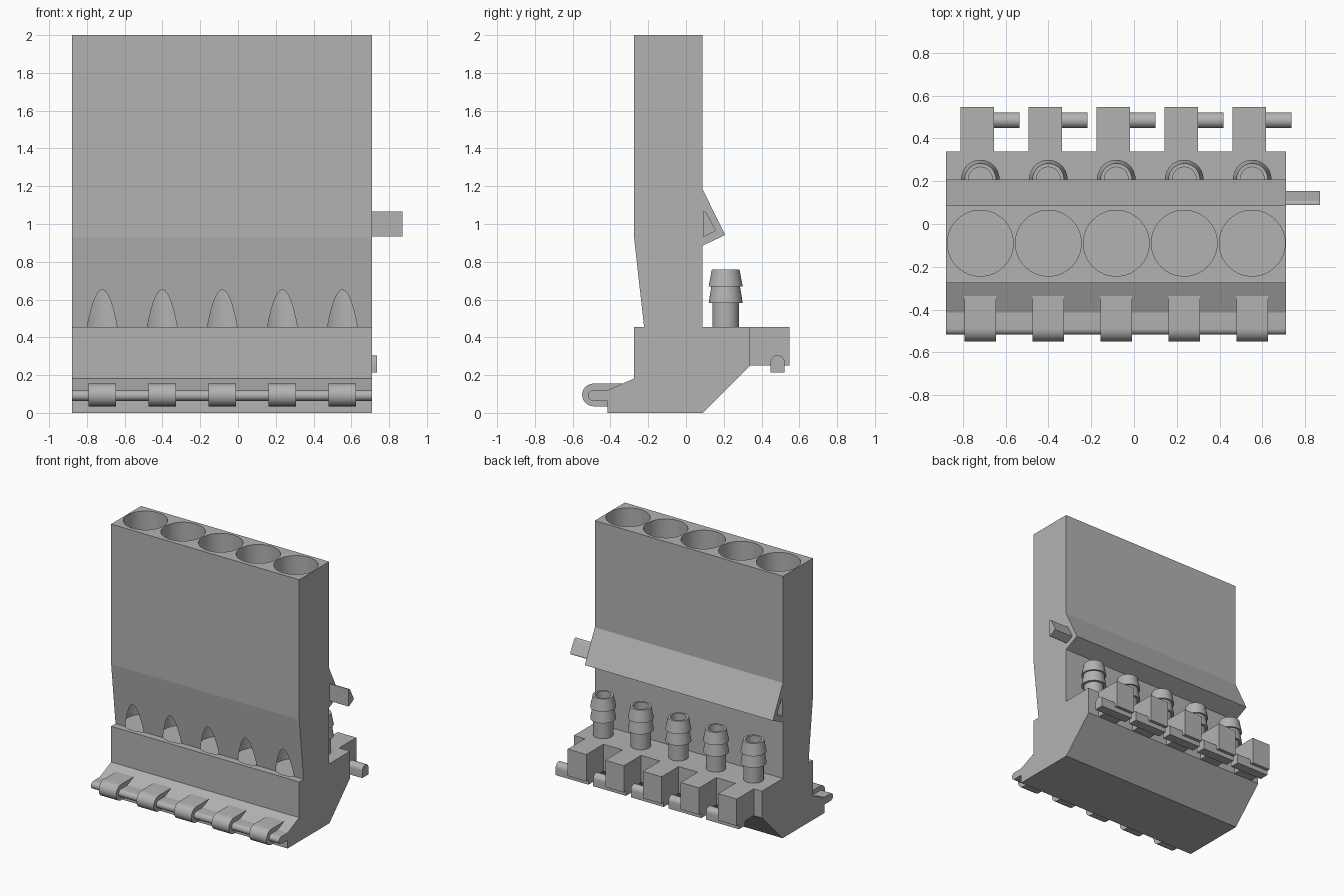
import bpy
import bmesh
from math import pi, sin, cos, radians

cube = bpy.data.objects.get("Cube")
if cube:
    bpy.data.objects.remove(cube, do_unlink=True)

grey = bpy.data.materials.new("matte_grey")
grey.use_nodes = True
COLOUR = (0.45, 0.45, 0.45, 1)
grey.diffuse_color = COLOUR
grey.node_tree.nodes["Principled BSDF"].inputs["Base Color"].default_value = COLOUR

LEFT, RIGHT = 0.71, -0.88      # ends of the housing
PITCH = 0.318
CELLS = [-0.719 + PITCH * i for i in range(5)]


def finish(bm, name):
    bmesh.ops.recalc_face_normals(bm, faces=bm.faces)
    mesh = bpy.data.meshes.new(name)
    bm.to_mesh(mesh)
    bm.free()
    mesh.materials.append(grey)
    obj = bpy.data.objects.new(name, mesh)
    bpy.context.collection.objects.link(obj)
    return obj


def smooth(obj, angle):
    bpy.ops.object.select_all(action='DESELECT')
    obj.select_set(True)
    bpy.context.view_layer.objects.active = obj
    bpy.ops.object.shade_smooth_by_angle(angle=radians(angle))


def prism(name, profile, x0, x1):
    """Extrude a (y, z) outline along x."""
    bm = bmesh.new()
    face = bm.faces.new([bm.verts.new((x0, y, z)) for y, z in profile])
    out = bmesh.ops.extrude_face_region(bm, geom=[face])
    verts = [v for v in out["geom"] if isinstance(v, bmesh.types.BMVert)]
    bmesh.ops.translate(bm, verts=verts, vec=(x1 - x0, 0, 0))
    return finish(bm, name)


def lathe(name, profile, x, y, steps):
    """Spin a closed (radius, z) outline about a vertical axis."""
    bm = bmesh.new()
    rings = []
    for i in range(steps):
        a = 2 * pi * i / steps
        rings.append([bm.verts.new((x + r * cos(a), y + r * sin(a), z)) for r, z in profile])
    n = len(profile)
    for i in range(steps):
        a, b = rings[i], rings[(i + 1) % steps]
        for j in range(n):
            k = (j + 1) % n
            bm.faces.new((a[j], b[j], b[k], a[k]))
    return finish(bm, name)


def arc(cy, cz, r, start, end, steps=14):
    angles = [radians(start + (end - start) * i / steps) for i in range(steps + 1)]
    return [(cy + r * cos(a), cz + r * sin(a)) for a in angles]


def cut(target, cutter):
    cutter.hide_render = True
    mod = target.modifiers.new("cut", 'BOOLEAN')
    mod.operation = 'DIFFERENCE'
    mod.solver = 'EXACT'
    mod.object = cutter
    bpy.context.view_layer.objects.active = target
    bpy.ops.object.modifier_apply(modifier=mod.name)
    bpy.data.objects.remove(cutter, do_unlink=True)


# Housing with its tall upper wall, rear ridge and sloped foot
housing = prism("housing", [
    (-0.415, 0), (0.09, 0), (0.34, 0.25), (0.34, 0.455), (0.087, 0.455),
    (0.087, 0.885), (0.208, 0.942), (0.087, 1.185), (0.087, 2), (-0.275, 2),
    (-0.275, 0.93), (-0.222, 0.455), (-0.275, 0.455), (-0.275, 0.182),
    (-0.415, 0.12)], RIGHT, LEFT)

# Round wells, breaking through the slanted front as arches
for x in CELLS:
    bm = bmesh.new()
    bmesh.ops.create_cone(bm, cap_ends=True, segments=64, radius1=0.154,
                          radius2=0.154, depth=1.65)
    bmesh.ops.translate(bm, verts=bm.verts, vec=(x, -0.09, 0.45 + 1.65 / 2))
    cut(housing, finish(bm, "well_cutter"))

# Triangular socket in one end, matching peg on the other
wedge = [(0.09, 0.935), (0.1, 0.935), (0.155, 0.963), (0.155, 0.972),
         (0.108, 1.06), (0.098, 1.066), (0.09, 1.066)]
cut(housing, prism("socket_cutter", wedge, RIGHT - 0.1, RIGHT + 0.17))
smooth(housing, 6)
prism("end_peg", wedge, LEFT - 0.02, LEFT + 0.16)

# Hinge rail along the front foot
rail = prism("hinge_rail", [(-0.4, 0.12)] + arc(-0.49, 0.092, 0.028, 90, 270)
             + [(-0.4, 0.064)], RIGHT, LEFT)
smooth(rail, 30)

clip_outline = ([(-0.3, 0.155)] + arc(-0.49, 0.095, 0.06, 90, 270)
                + [(-0.4, 0.035), (-0.3, 0.06)])
barb_outline = [(0.07, 0.44), (0.07, 0.582), (0.09, 0.582), (0.076, 0.67),
                (0.09, 0.67), (0.073, 0.76), (0.056, 0.76), (0.056, 0.46)]
peg_outline = [(0.448, 0.215)] + arc(0.485, 0.268, 0.037, 180, 0) + [(0.522, 0.215)]

for i, x in enumerate(CELLS, 1):
    # Clip wrapped round the rail
    smooth(prism(f"rail_clip_{i}", clip_outline, x - 0.073, x + 0.073), 30)
    # Hollow barbed hose fitting
    smooth(lathe(f"hose_barb_{i}", barb_outline, x, 0.21, 40), 30)
    # Rear block with a round-topped side peg
    left = x + 0.064
    prism(f"rear_block_{i}", [(0.3, 0.25), (0.547, 0.25), (0.547, 0.455), (0.3, 0.455)],
          left - 0.157, left)
    smooth(prism(f"side_peg_{i}", peg_outline, left - 0.157, left + 0.12), 30)
